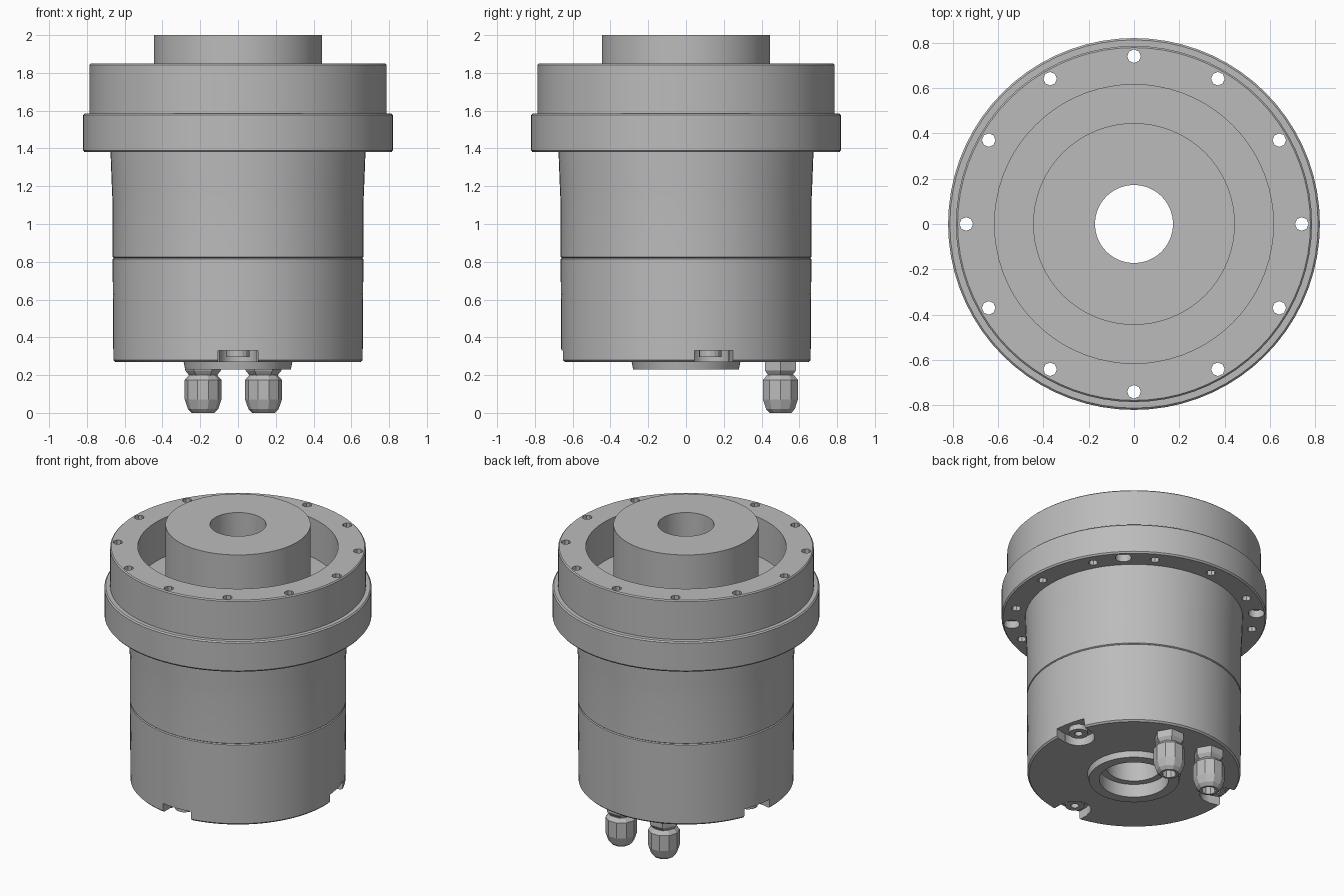
import bpy, bmesh
from math import radians, cos, sin, tau
from mathutils import Matrix, Vector

if "Cube" in bpy.data.objects:
    bpy.data.objects.remove(bpy.data.objects["Cube"])

metal = bpy.data.materials.new("grey metal")
metal.use_nodes = True
metal.diffuse_color = (0.5, 0.5, 0.5, 1)
metal.node_tree.nodes["Principled BSDF"].inputs["Base Color"].default_value = (0.5, 0.5, 0.5, 1)


def finish(name, bm):
    bmesh.ops.recalc_face_normals(bm, faces=bm.faces)
    mesh = bpy.data.meshes.new(name)
    bm.to_mesh(mesh)
    bm.free()
    mesh.materials.append(metal)
    obj = bpy.data.objects.new(name, mesh)
    bpy.context.collection.objects.link(obj)
    return obj


def lathe(name, profile, sides=72, x=0, y=0):
    """Revolve a closed (radius, height) outline around a vertical axis."""
    bm = bmesh.new()
    rings = [[bm.verts.new((x + r * cos(tau * i / sides), y + r * sin(tau * i / sides), z))
              for r, z in profile] for i in range(sides)]
    n = len(profile)
    for i in range(sides):
        a, b = rings[i], rings[(i + 1) % sides]
        for j in range(n):
            k = (j + 1) % n
            bm.faces.new((a[j], b[j], b[k], a[k]))
    return finish(name, bm)


def polar(radius, degrees, z):
    return Vector((radius * cos(radians(degrees)), radius * sin(radians(degrees)), z))


def add_drill(bm, radius, place, depth, sides):
    bmesh.ops.create_cone(bm, cap_ends=True, segments=sides, radius1=radius, radius2=radius,
                          depth=depth, matrix=Matrix.Translation(place))


def select(obj):
    bpy.ops.object.select_all(action='DESELECT')
    obj.select_set(True)
    bpy.context.view_layer.objects.active = obj


def cut(obj, bm):
    cutter = finish("cutter", bm)
    cutter.hide_render = True
    mod = obj.modifiers.new("cut", 'BOOLEAN')
    mod.operation = 'DIFFERENCE'
    mod.solver = 'EXACT'
    mod.object = cutter
    select(obj)
    bpy.ops.object.modifier_apply(modifier=mod.name)
    bpy.data.objects.remove(cutter)


# Housing: stepped barrel, mounting flange and bottom boss around the bore
housing = lathe("housing", [
    (0.172, 0.32), (0.215, 0.32), (0.215, 0.23), (0.28, 0.23), (0.288, 0.27),
    (0.65, 0.27), (0.66, 0.28), (0.664, 0.815), (0.657, 0.82), (0.664, 0.825),
    (0.664, 1.11), (0.668, 1.2), (0.675, 1.38), (0.812, 1.38), (0.82, 1.39),
    (0.82, 1.577), (0.812, 1.585), (0.172, 1.585)])

# Output ring and hollow shaft standing on the flange
ring = lathe("output_ring", [
    (0.615, 1.585), (0.785, 1.585), (0.785, 1.843), (0.778, 1.85), (0.615, 1.85)])
shaft = lathe("hollow_shaft", [(0.172, 1.585), (0.445, 1.585), (0.445, 2), (0.172, 2)])

# Twelve bolt holes through ring and flange
for part in (ring, housing):
    drills = bmesh.new()
    for i in range(12):
        add_drill(drills, 0.03, polar(0.74, i * 30, 1.6), 0.7, 8)
    cut(part, drills)

# Four larger counterbores under the flange
bores = bmesh.new()
for angle in (45, 135, 225, 315):
    add_drill(bores, 0.05, polar(0.76, angle, 1.38), 0.1, 16)
cut(housing, bores)

# Three screw pockets open to the bottom rim, each with a screw
for angle in (-90, 13, 167):
    pocket = bmesh.new()
    add_drill(pocket, 0.1, polar(0.57, angle, 0.27), 0.12, 24)
    cut(housing, pocket)
    mouth = bmesh.new()
    bmesh.ops.create_cube(mouth, size=1, matrix=Matrix.Translation(polar(0.67, angle, 0.27))
                          @ Matrix.Rotation(radians(angle), 4, 'Z')
                          @ Matrix.Diagonal((0.2, 0.21, 0.12, 1)))
    cut(housing, mouth)
    spot = polar(0.57, angle, 0)
    lathe("pocket_screw", [(0.025, 0.335), (0.06, 0.335), (0.06, 0.295), (0.025, 0.295)],
          16, spot.x, spot.y)

# Two cable glands at the back of the underside
for side, x in (("right", -0.185), ("left", 0.135)):
    lathe(side + "_gland_nut", [(0.03, 0.28), (0.095, 0.28), (0.095, 0.225), (0.075, 0.2),
                                (0.075, 0.18), (0.03, 0.18)], 6, x, 0.5)
    lathe(side + "_gland_cap", [(0.001, 0.2), (0.075, 0.2), (0.097, 0.175), (0.097, 0.07),
                                (0.08, 0.02), (0.06, 0), (0.045, 0), (0.045, 0.05),
                                (0.001, 0.05)], 10, x, 0.5)

for obj in (housing, ring, shaft):
    select(obj)
    bpy.ops.object.shade_smooth_by_angle(angle=radians(30))
